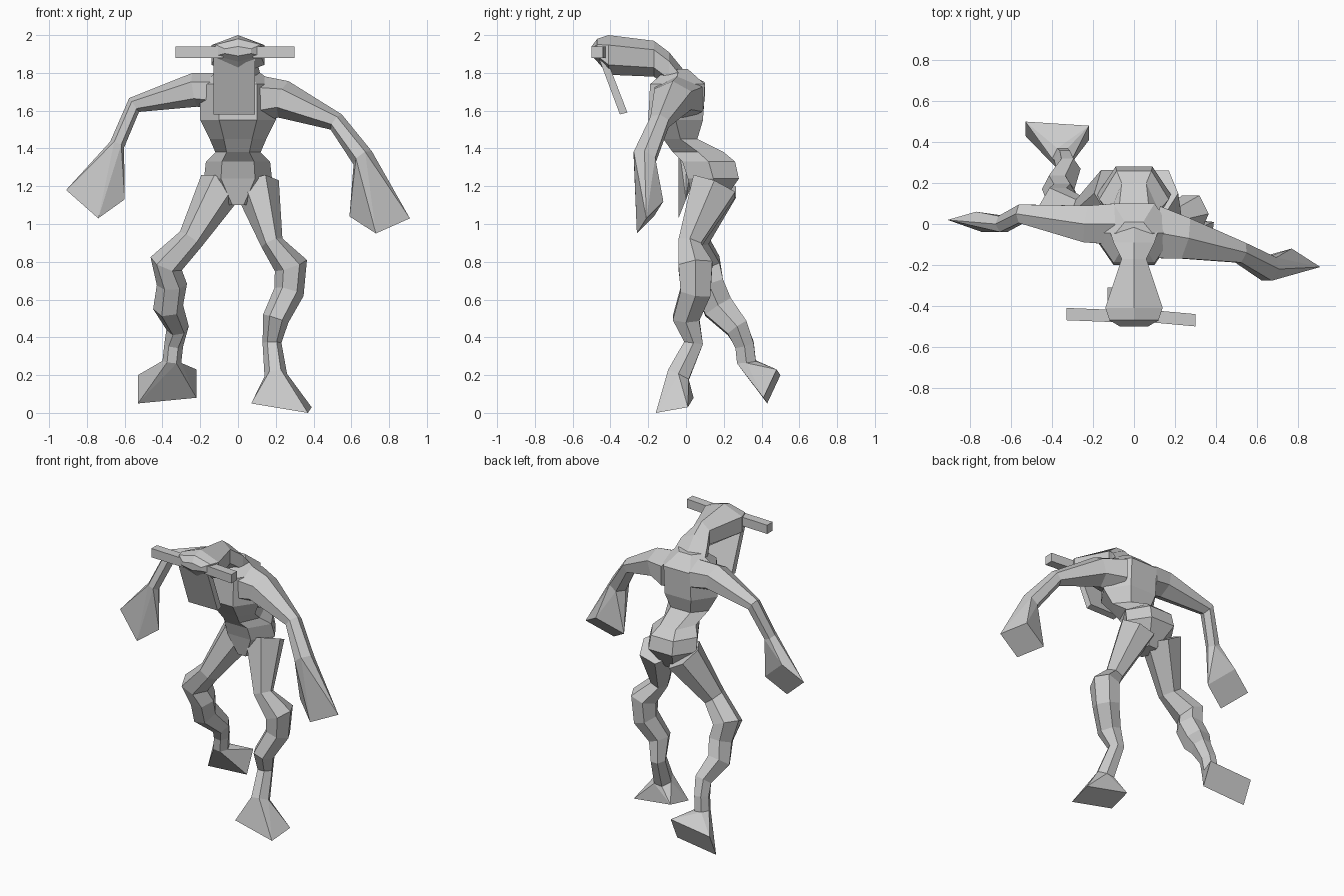
import bpy
import bmesh
from mathutils import Vector

cube = bpy.data.objects.get("Cube")
if cube:
    bpy.data.objects.remove(cube, do_unlink=True)

# Single clay colour
clay = bpy.data.materials.new("grey_clay")
clay.use_nodes = True
clay_colour = (.6, .6, .6, 1)
clay.diffuse_color = clay_colour
clay.node_tree.nodes["Principled BSDF"].inputs["Base Color"].default_value = clay_colour


def finish(bm, name):
    """Turn a bmesh into a flat shaded, named object."""
    bmesh.ops.recalc_face_normals(bm, faces=bm.faces)
    mesh = bpy.data.meshes.new(name)
    bm.to_mesh(mesh)
    bm.free()
    mesh.materials.append(clay)
    part = bpy.data.objects.new(name, mesh)
    bpy.context.collection.objects.link(part)


def loft(name, sections):
    """Skin six-sided sections (centre, long axis, short axis); return the last ring."""
    bm = bmesh.new()
    rings = []
    for centre, u, v in sections:
        corners = (u, u / 2 + v, v - u / 2, -u, -u / 2 - v, u / 2 - v)
        rings.append([bm.verts.new(centre + corner) for corner in corners])
    for low, high in zip(rings, rings[1:]):
        for i, vert in enumerate(low):
            bm.faces.new((low[i - 1], vert, high[i], high[i - 1]))
    bm.faces.new(rings[0])
    bm.faces.new(rings[-1])
    last_ring = [vert.co.copy() for vert in rings[-1]]
    finish(bm, name)
    return last_ring


def limb(name, *joints):
    """Tube through joints (x, y, z, radius), each section square to the path."""
    centres = [Vector(joint[:3]) for joint in joints]
    sections = []
    for i, centre in enumerate(centres):
        before = centres[max(i - 1, 0)]
        after = centres[min(i + 1, len(centres) - 1)]
        along = (after - before).normalized()
        u = Vector((along.z, 0, -along.x)).normalized()
        radius = joints[i][-1]
        sections.append((centre, u * radius, along.cross(u) * radius))
    return loft(name, sections)


def hull(name, points):
    """Wrap a convex faceted block around a few corners."""
    bm = bmesh.new()
    for point in points:
        bm.verts.new(point)
    bmesh.ops.convex_hull(bm, input=bm.verts)
    bmesh.ops.dissolve_limit(bm, angle_limit=.06, verts=bm.verts, edges=bm.edges)
    finish(bm, name)


def flare(name, limb_end, *corners):
    """Widen a limb end to a blunt four-cornered tip; the last corner is implied."""
    a, b, c = map(Vector, corners)
    hull(name, [*limb_end, a, b, c, a + c - b])


def torso_section(half_width, z, front, back):
    centre = Vector((0, (front + back) / 2, z))
    return centre, Vector((half_width, 0, 0)), Vector((0, (back - front) / 2, 0))


def head_section(y, half_width, low, high):
    centre = Vector((0, y, (low + high) / 2))
    return centre, Vector((0, 0, (high - low) / 2)), Vector((half_width, 0, 0))


# Trunk: pelvis, waist, chest and shoulders
loft("torso", [
    torso_section(.06, 1.1, .04, .18),
    torso_section(.18, 1.24, .01, .28),
    torso_section(.17, 1.33, -.02, .26),
    torso_section(.12, 1.38, -.07, .2),
    torso_section(.15, 1.45, -.12, .06),
    torso_section(.2, 1.55, -.2, .09),
    torso_section(.2, 1.74, -.19, .1),
    torso_section(.09, 1.82, -.1, .01)])

# Neck and long drooping head
loft("neck_and_head", [
    head_section(0, .13, 1.6, 1.8),
    head_section(-.09, .1, 1.72, 1.91),
    head_section(-.17, .06, 1.78, 1.97),
    head_section(-.41, .14, 1.79, 2),
    head_section(-.47, .12, 1.86, 1.98),
    head_section(-.5, .07, 1.89, 1.94)])

# Flat face plate hanging below the brow
plate_outline = ((-.47, 1.9), (-.43, 1.9), (-.35, 1.58), (-.31, 1.59))
hull("face_plate", [(x, y, z) for x in (-.13, .09) for y, z in plate_outline])

# Two square horns pointing sideways
for name, root, tip, tip_y in (("right_horn", -.08, -.33, -.44),
                               ("left_horn", .08, .3, -.47)):
    hull(name, [(x, y + side, z) for x, y in ((root, -.45), (tip, tip_y))
                for side in (-.03, .03) for z in (1.88, 1.94)])

# Arms reaching out then down, ending in flared blunt hands
right_wrist = limb("right_arm",
                   (-.1, 0, 1.7, .1),
                   (-.23, 0, 1.71, .09),
                   (-.55, .05, 1.63, .045),
                   (-.64, 0, 1.42, .04))
flare("right_hand", right_wrist,
      (-.91, .02, 1.18), (-.74, -.04, 1.03), (-.6, 0, 1.13))

left_wrist = limb("left_arm",
                  (.1, -.04, 1.66, .13),
                  (.24, -.07, 1.66, .1),
                  (.52, -.14, 1.54, .05),
                  (.66, -.22, 1.35, .06))
flare("left_hand", left_wrist,
      (.91, -.21, 1.03), (.73, -.26, .95), (.59, -.17, 1.04))

# Legs in mid stride, left forward and right trailing, with wedge feet
left_ankle = limb("left_leg",
                  (.1, .15, 1.2, .12),
                  (.18, .02, .9, .06),
                  (.28, .05, .78, .09),
                  (.27, .05, .64, .08),
                  (.2, 0, .5, .07),
                  (.18, .04, .37, .05),
                  (.2, -.04, .2, .06))
flare("left_foot", left_ankle,
      (.07, -.13, .05), (.37, -.16, 0), (.39, .01, .03))

right_ankle = limb("right_leg",
                   (-.09, .15, 1.2, .12),
                   (-.25, .05, .92, .07),
                   (-.38, .09, .79, .09),
                   (-.35, .12, .68, .08),
                   (-.37, .17, .56, .08),
                   (-.32, .27, .45, .06),
                   (-.34, .31, .36, .05),
                   (-.35, .32, .27, .05))
flare("right_foot", right_ankle,
      (-.22, .41, .08), (-.53, .43, .05), (-.53, .5, .2))
